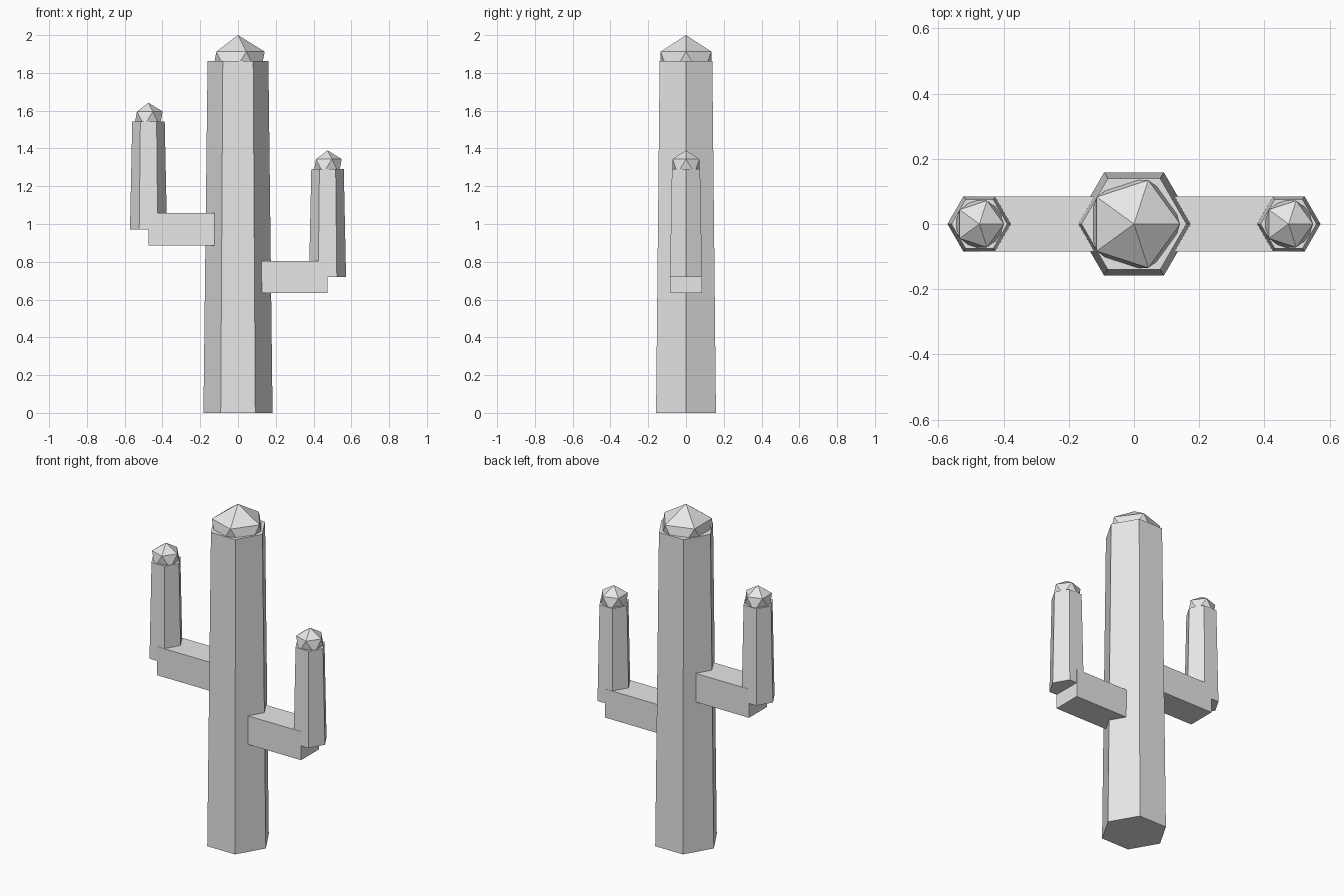
import bpy
from mathutils import Matrix

cube = bpy.data.objects.get("Cube")
if cube:
    bpy.data.objects.remove(cube, do_unlink=True)

# Single flat colour
grey = bpy.data.materials.new("light_grey")
grey.use_nodes = True
grey.diffuse_color = (0.8, 0.8, 0.8, 1)
grey.node_tree.nodes["Principled BSDF"].inputs["Base Color"].default_value = (0.8, 0.8, 0.8, 1)


def finish(name):
    obj = bpy.context.object
    obj.name = name
    obj.data.materials.clear()
    obj.data.materials.append(grey)
    return obj


def stem(name, x, bottom, top, r_bottom, r_top):
    """Tapered six-sided column with corners pointing along x."""
    bpy.ops.mesh.primitive_cone_add(vertices=6, radius1=r_bottom, radius2=r_top,
                                    depth=top - bottom)
    obj = finish(name)
    obj.data.transform(Matrix.Rotation(0.5235988, 4, "Z"))
    obj.location = (x, 0, (bottom + top) / 2)


def tip(name, x, apex, radius):
    """Faceted ball sunk into the top of a stem."""
    bpy.ops.mesh.primitive_ico_sphere_add(subdivisions=1, radius=radius,
                                          location=(x, 0, apex - radius))
    finish(name)


def branch(name, x, z):
    """Square bar joining the trunk to an upright arm."""
    bpy.ops.mesh.primitive_cube_add(size=1, location=(x, 0, z))
    finish(name).scale = (0.35, 0.17, 0.17)


# Trunk
stem("trunk", 0, 0, 1.862, 0.183, 0.161)
tip("trunk_tip", 0, 2.0, 0.158)

# Arms: the right one sits higher than the left
for label, side, base in (("left", 1, 0.72), ("right", -1, 0.972)):
    branch(label + "_branch", side * 0.299, base)
    stem(label + "_arm", side * 0.474, base, base + 0.57, 0.098, 0.086)
    tip(label + "_arm_tip", side * 0.474, base + 0.67, 0.084)
